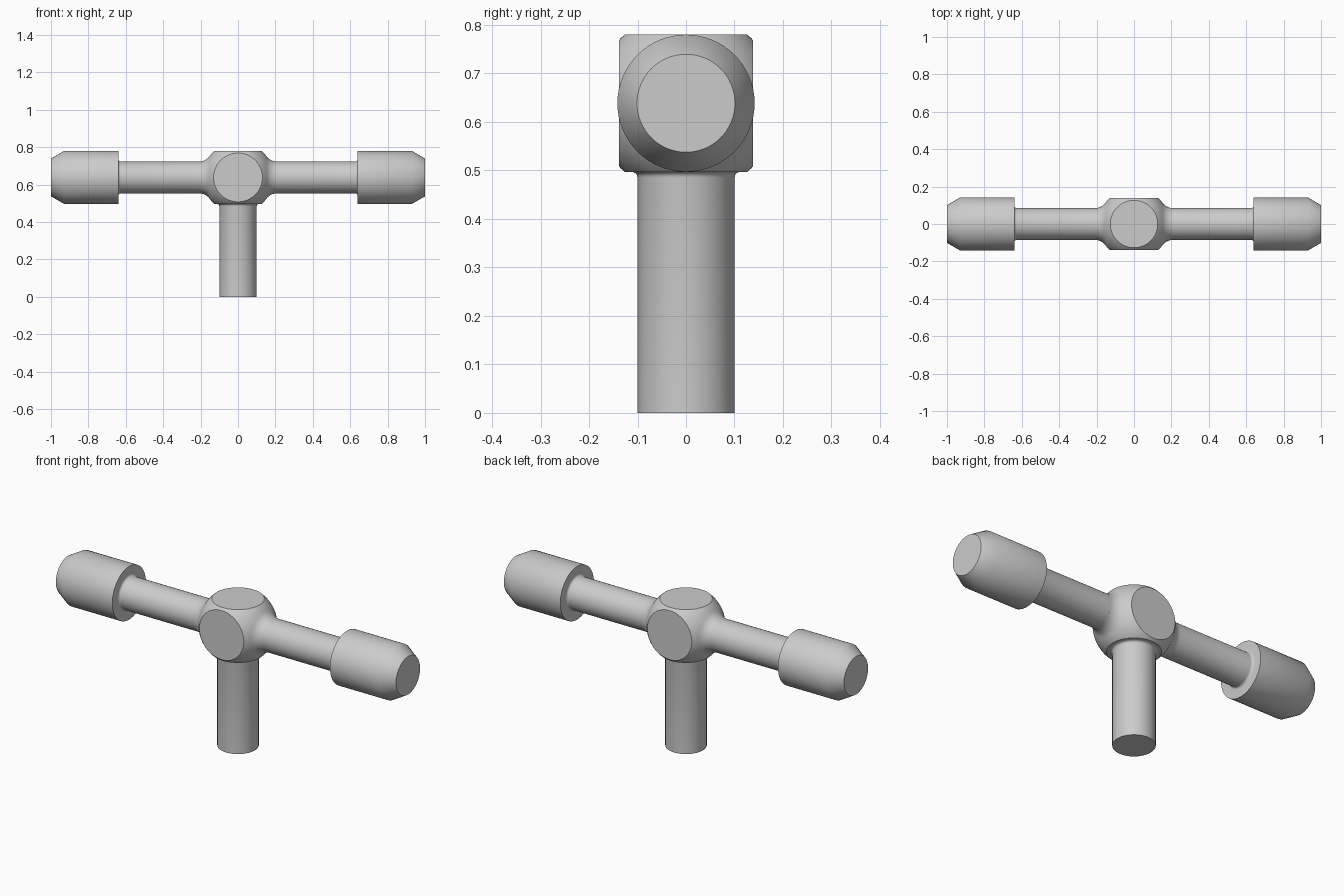
import bpy, bmesh
from math import pi, sin, cos, sqrt, atan2, radians
from mathutils import Matrix, Vector

if "Cube" in bpy.data.objects:
    bpy.data.objects.remove(bpy.data.objects["Cube"], do_unlink=True)

CENTRE_Z = 0.6385
HUB_R, ROD_R, FILLET = 0.19, 0.085, 0.07
STEM_R, HALF_Y, HALF_Z = 0.1, 0.138, 0.1415

grey = bpy.data.materials.new("plain grey")
grey.use_nodes = True
colour = (0.6, 0.6, 0.6, 1)
grey.diffuse_color = colour
grey.node_tree.nodes["Principled BSDF"].inputs["Base Color"].default_value = colour


def lathe(profile, segments=64):
    """Revolve (height, radius) points about z and cap both ends."""
    bm = bmesh.new()
    rings = [[bm.verts.new((r * cos(2 * pi * i / segments), r * sin(2 * pi * i / segments), h))
              for i in range(segments)] for h, r in profile]
    for low, high in zip(rings, rings[1:]):
        for i in range(segments):
            j = (i + 1) % segments
            bm.faces.new((low[i], low[j], high[j], high[i]))
    bm.faces.new(rings[0][::-1])
    bm.faces.new(rings[-1])
    return bm


def finish(bm, name):
    """Turn the bmesh into a smooth object with sharp corners."""
    bmesh.ops.recalc_face_normals(bm, faces=bm.faces)
    mesh = bpy.data.meshes.new(name)
    bm.to_mesh(mesh)
    bm.free()
    mesh.materials.append(grey)
    mesh.shade_smooth()
    mesh.set_sharp_from_angle(angle=radians(33))
    obj = bpy.data.objects.new(name, mesh)
    bpy.context.collection.objects.link(obj)
    return obj


def arc(cx, cr, radius, start, end, steps):
    """Points along a circular arc in the (height, radius) plane."""
    return [(cx + radius * cos(start + (end - start) * i / steps),
             cr + radius * sin(start + (end - start) * i / steps)) for i in range(steps + 1)]


# Hub: a ball blending into both rods, sliced flat on front, back, top and bottom
fillet_r = ROD_R + FILLET
fillet_x = sqrt((HUB_R + FILLET) ** 2 - fillet_r ** 2)
touch = atan2(fillet_r, fillet_x)
half = arc(0, 0, HUB_R, pi / 2, touch, 16) + arc(fillet_x, fillet_r, FILLET, pi + touch, 1.5 * pi, 10)[1:]
profile = [(-h, r) for h, r in reversed(half[1:])] + half
to_x = Matrix.Rotation(pi / 2, 4, "Y")
lift = Matrix.Translation((0, 0, CENTRE_Z))

hub = lathe(profile, 96)
bmesh.ops.transform(hub, matrix=to_x, verts=hub.verts)
for normal, dist in ((Vector((0, 1, 0)), HALF_Y), (Vector((0, 0, 1)), HALF_Z)):
    for side in (-1, 1):
        cut = bmesh.ops.bisect_plane(hub, geom=hub.verts[:] + hub.edges[:] + hub.faces[:], dist=1e-6,
                                     plane_co=normal * dist * side, plane_no=normal * side, clear_outer=True)
        rim = [e for e in cut["geom_cut"] if isinstance(e, bmesh.types.BMEdge)]
        bmesh.ops.holes_fill(hub, edges=rim, sides=0)
bmesh.ops.transform(hub, matrix=lift, verts=hub.verts)
finish(hub, "hub")

# Arms: rod, small root fillet, collar and tapered knob end
arm_profile = [(fillet_x, ROD_R), (0.628, ROD_R)]
arm_profile += arc(0.628, ROD_R + 0.012, 0.012, -pi / 2, 0, 4)[1:]
arm_profile += [(0.64, 0.1415), (0.93, 0.1415), (1.0, 0.101)]
for name, turn in (("left_arm", pi / 2), ("right_arm", -pi / 2)):
    arm = lathe(arm_profile)
    bmesh.ops.transform(arm, matrix=lift @ Matrix.Rotation(turn, 4, "Y"), verts=arm.verts)
    finish(arm, name)

# Stem: straight post flaring slightly where it meets the hub
hub_base = CENTRE_Z - HALF_Z
stem_profile = [(0, STEM_R), (hub_base - 0.012, STEM_R)]
stem_profile += [(h, r) for r, h in arc(STEM_R + 0.012, hub_base - 0.012, 0.012, pi, pi / 2, 4)[1:]]
finish(lathe(stem_profile), "stem")
